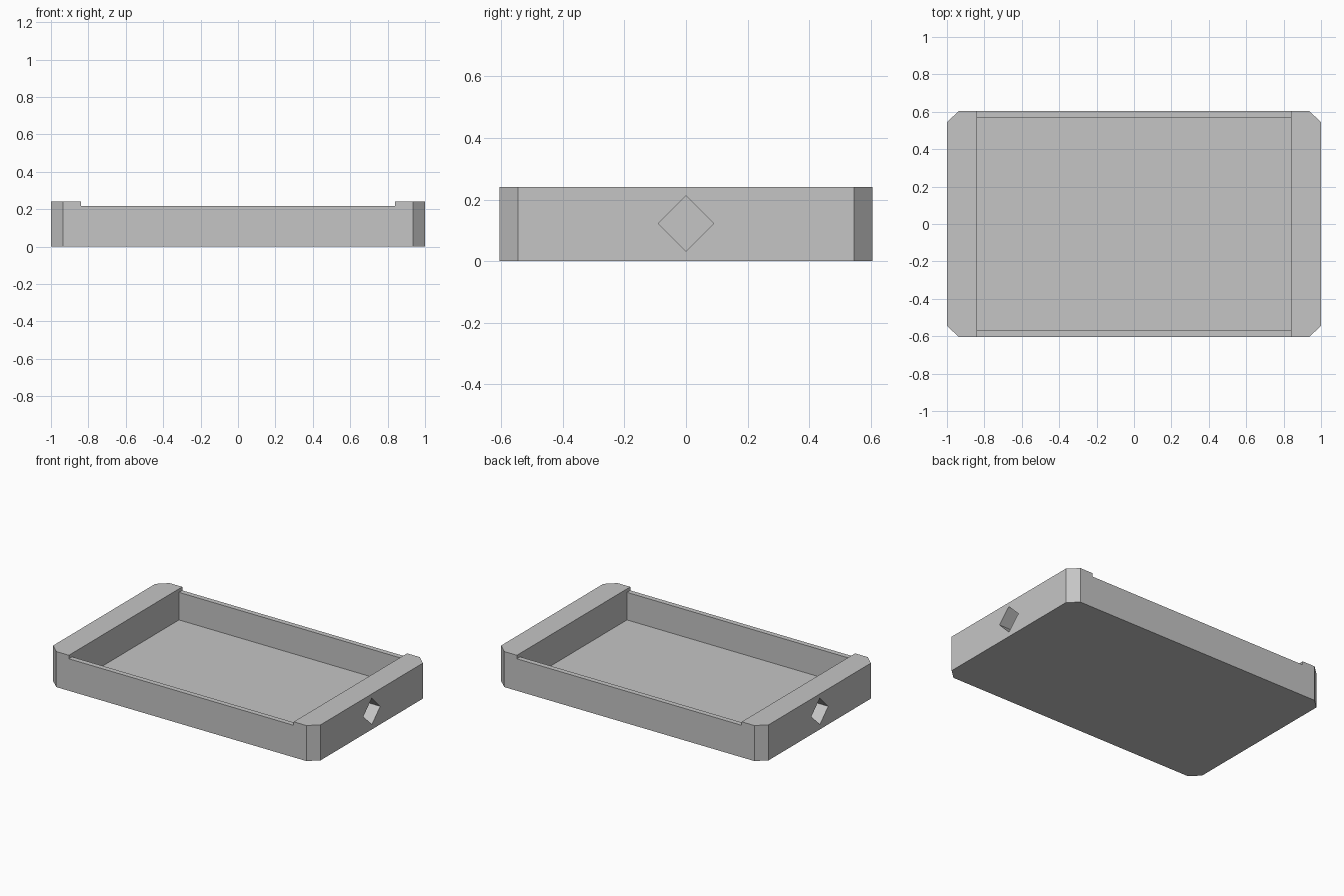
import bpy
import math

if "Cube" in bpy.data.objects:
    bpy.data.objects.remove(bpy.data.objects["Cube"], do_unlink=True)

# Overall sizes
HALF_X, HALF_Y, HEIGHT = 1.0, 0.605, 0.24
CORNER_X, CORNER_Y = 0.935, 0.545
INNER_X, INNER_Y = 0.84, 0.57
FLOOR_Z, RAIL_Z = 0.03, 0.216
NOTCH_DEPTH, NOTCH_RADIUS = 0.1, 0.09

grey = bpy.data.materials.new("plain grey")
grey.use_nodes = True
colour = (0.56, 0.56, 0.56, 1)
grey.diffuse_color = colour
grey.node_tree.nodes["Principled BSDF"].inputs["Base Color"].default_value = colour


def prism(name, outline, height):
    """Extrude a flat outline upwards from z = 0."""
    n = len(outline)
    verts = [(x, y, z) for z in (0, height) for x, y in outline]
    faces = [list(range(n))[::-1], list(range(n, 2 * n))]
    faces += [[i, (i + 1) % n, (i + 1) % n + n, i + n] for i in range(n)]
    mesh = bpy.data.meshes.new(name)
    mesh.from_pydata(verts, [], faces)
    mesh.materials.append(grey)
    obj = bpy.data.objects.new(name, mesh)
    bpy.context.collection.objects.link(obj)
    return obj


def box(name, half_x, half_y, bottom, top):
    outline = [(-half_x, -half_y), (half_x, -half_y), (half_x, half_y), (-half_x, half_y)]
    obj = prism(name, outline, top - bottom)
    obj.location.z = bottom
    return obj


def cut(target, cutter):
    """Subtract the cutter from the target, then discard it."""
    cutter.hide_render = True
    mod = target.modifiers.new("cut", "BOOLEAN")
    mod.operation = "DIFFERENCE"
    mod.solver = "EXACT"
    mod.object = cutter
    bpy.context.view_layer.objects.active = target
    bpy.ops.object.modifier_apply(modifier=mod.name)
    bpy.data.objects.remove(cutter, do_unlink=True)


# Tray body with clipped corners
tray = prism("tray", [
    (-CORNER_X, -HALF_Y), (CORNER_X, -HALF_Y), (HALF_X, -CORNER_Y), (HALF_X, CORNER_Y),
    (CORNER_X, HALF_Y), (-CORNER_X, HALF_Y), (-HALF_X, CORNER_Y), (-HALF_X, -CORNER_Y),
], HEIGHT)

# Lower the long side rails, then hollow out the tray
cut(tray, box("rail_cutter", INNER_X, 1, RAIL_Z, 1))
cut(tray, box("cavity_cutter", INNER_X, INNER_Y, FLOOR_Z, 1))

# Diamond-shaped blind notch in each end
for side in (-1, 1):
    half = NOTCH_RADIUS / math.sqrt(2)
    notch = box("notch_cutter", half, half, 0, 2 * NOTCH_DEPTH)
    notch.rotation_mode = "QUATERNION"
    turn = bpy.data.objects.new("turn", None)
    turn.rotation_euler = (0, side * math.pi / 2, 0)
    notch.data.transform(turn.rotation_euler.to_matrix().to_4x4())
    turn.rotation_euler = (math.pi / 4, 0, 0)
    notch.data.transform(turn.rotation_euler.to_matrix().to_4x4())
    bpy.data.objects.remove(turn)
    notch.location = (side * (HALF_X - NOTCH_DEPTH), 0, 0.122)
    cut(tray, notch)
